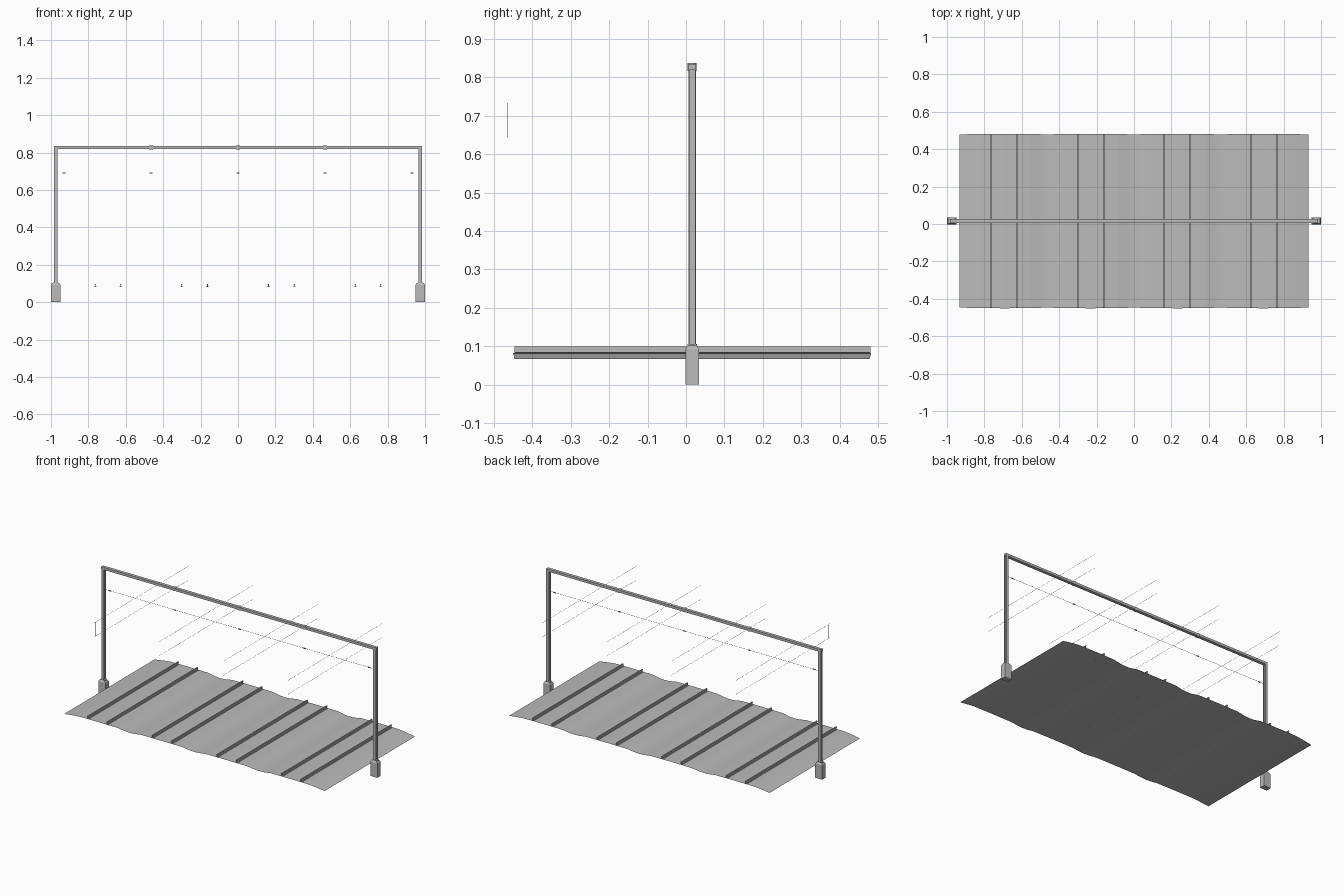
import bpy, bmesh, math
from mathutils import Vector

if "Cube" in bpy.data.objects:
    bpy.data.objects.remove(bpy.data.objects["Cube"])

mat = bpy.data.materials.new("mid grey")
mat.diffuse_color = (0.5, 0.5, 0.5, 1)
mat.use_nodes = True
mat.node_tree.nodes["Principled BSDF"].inputs["Base Color"].default_value = mat.diffuse_color
YC = 0.016            # centre line of portal and track bed
TRACKS = (-0.695, -0.232, 0.232, 0.695)


def finish(name, bm, fix=True):
    if fix:
        bmesh.ops.recalc_face_normals(bm, faces=bm.faces)
    me = bpy.data.meshes.new(name)
    bm.to_mesh(me)
    bm.free()
    me.materials.append(mat)
    ob = bpy.data.objects.new(name, me)
    bpy.context.collection.objects.link(ob)
    return ob


def loft(name, rings):
    """Closed solid through a list of equal point rings."""
    bm = bmesh.new()
    vs = [[bm.verts.new(p) for p in r] for r in rings]
    n = len(rings[0])
    for a, b in zip(vs, vs[1:]):
        for i in range(n):
            j = (i + 1) % n
            bm.faces.new((a[i], a[j], b[j], b[i]))
    bm.faces.new(vs[0])
    bm.faces.new(vs[-1])
    return finish(name, bm)


def box(name, x0, x1, y0, y1, z0, z1):
    return loft(name, [[(x0, y0, z), (x1, y0, z), (x1, y1, z), (x0, y1, z)] for z in (z0, z1)])


def rod(name, a, b, r=0.0006, n=4):
    a, b = Vector(a), Vector(b)
    q = (b - a).to_track_quat('Z', 'Y')
    ring = [Vector((r * math.cos(math.tau * (i + .5) / n), r * math.sin(math.tau * (i + .5) / n), 0))
            for i in range(n)]
    return loft(name, [[p + q @ v for v in ring] for p in (a, b)])


def i_profile(foot, foot_t, web, head, head_t, h):
    half = [(foot / 2, 0), (foot / 2, foot_t), (web / 2, foot_t), (web / 2, h - head_t),
            (head / 2, h - head_t), (head / 2, h)]
    return half + [(-u, v) for u, v in reversed(half)]


# Ballast bed: thin open sheet with dips between tracks
half = [(0, 0.071), (0.035, 0.073), (0.085, 0.081), (0.232, 0.082), (0.38, 0.081), (0.43, 0.073),
        (0.465, 0.071), (0.50, 0.073), (0.55, 0.081), (0.695, 0.082), (0.82, 0.081),
        (0.87, 0.076), (0.934, 0.067)]
prof = [(-x, z) for x, z in reversed(half[1:])] + half
bm = bmesh.new()
rows = []
for x, z in prof:
    d = 0.462 + (z - 0.067) * 0.3
    rows.append((bm.verts.new((x, YC - d, z)), bm.verts.new((x, YC + d, z))))
for a, b in zip(rows, rows[1:]):
    bm.faces.new((a[0], b[0], b[1], a[1]))
finish("ballast_bed", bm, False)

# Rails
rail = i_profile(0.014, 0.003, 0.003, 0.008, 0.005, 0.017)
for t in TRACKS:
    for s in (-1, 1):
        x = t + s * 0.069
        loft("rail", [[(x + u, y, 0.0815 + v) for u, v in rail] for y in (YC - 0.463, YC + 0.464)])

# Footings and H-section posts
post = i_profile(0.019, 0.003, 0.004, 0.019, 0.003, 0.020)
for s in (-1, 1):
    cx = s * 0.975
    loft("footing", [[(cx + a * w, YC + b * d, z) for a, b in ((-1, -1), (1, -1), (1, 1), (-1, 1))]
                     for w, d, z in ((0.025, 0.0175, 0), (0.025, 0.0175, 0.093), (0.019, 0.012, 0.102))])
    box("base_plate", cx - 0.013, cx + 0.013, YC - 0.012, YC + 0.012, 0.102, 0.106)
    loft("post", [[(cx + u, YC - 0.010 + v, z) for u, v in post] for z in (0.106, 0.822)])

# Cross beam with clamps
box("beam", -0.985, 0.985, YC - 0.010, YC + 0.010, 0.819, 0.835)
for x in (-0.465, 0, 0.465):
    rod("beam_clamp", (x, YC, 0.817), (x, YC, 0.837), 0.012, 12)

# Cross-span wire and insulators
rod("span_wire", (-0.967, YC, 0.69), (0.967, YC, 0.69), 0.0008)
for x in (-0.93, -0.465, 0, 0.465, 0.93):
    rod("insulator", (x - 0.008, YC, 0.69), (x + 0.008, YC, 0.69), 0.0035, 8)

# Overhead wires per track, with droppers on the outer tracks
for t in TRACKS:
    rod("contact_wire", (t, -0.483, 0.643), (t, 0.483, 0.643))
    rod("carrier_wire", (t, -0.483, 0.733), (t, 0.483, 0.733))
    if abs(t) > 0.5:
        rod("dropper", (t, -0.465, 0.643), (t, -0.465, 0.733))
